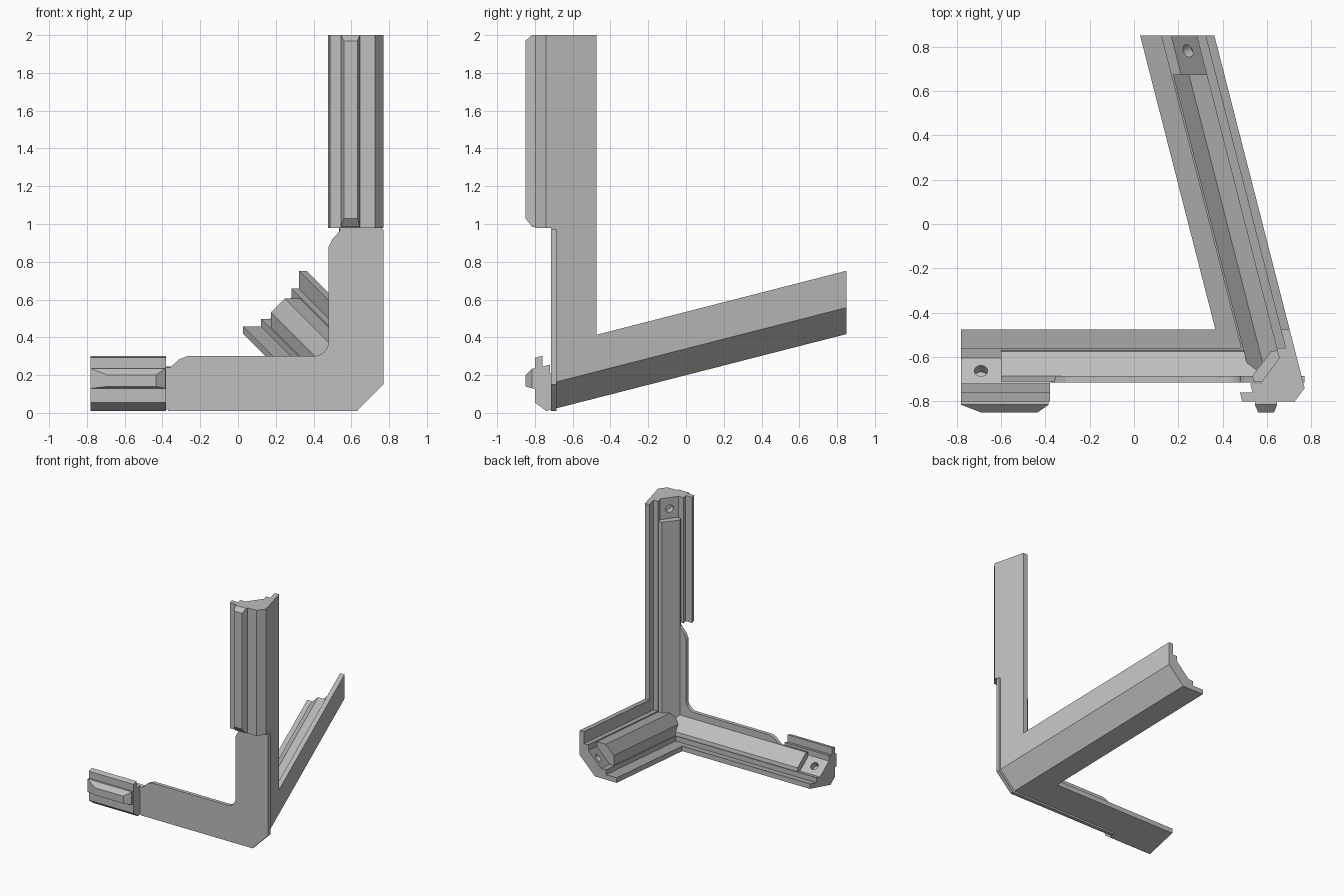
import bpy, bmesh, math
from mathutils import Vector

if "Cube" in bpy.data.objects:
    bpy.data.objects.remove(bpy.data.objects["Cube"], do_unlink=True)

grey = bpy.data.materials.new("plain_grey")
grey.use_nodes = True
grey.diffuse_color = (0.52, 0.52, 0.52, 1)
grey.node_tree.nodes["Principled BSDF"].inputs["Base Color"].default_value = (0.52, 0.52, 0.52, 1)

# Oblique frame: outer corner and the three arm directions
CORNER = Vector((0.785, -0.80, -0.005))
SIDE = Vector((-1, 0, 0))
UP = Vector((0, 0, 1))
BACK = Vector((-0.256, 1, 0.256))


def loft(name, start, end):
    """Solid between two matching rings of points."""
    bm = bmesh.new()
    a = [bm.verts.new(p) for p in start]
    b = [bm.verts.new(p) for p in end]
    bm.faces.new(a)
    bm.faces.new(b[::-1])
    for i in range(len(a)):
        j = (i + 1) % len(a)
        bm.faces.new((a[j], a[i], b[i], b[j]))
    bmesh.ops.recalc_face_normals(bm, faces=bm.faces)
    mesh = bpy.data.meshes.new(name)
    bm.to_mesh(mesh)
    bm.free()
    obj = bpy.data.objects.new(name, mesh)
    bpy.context.collection.objects.link(obj)
    mesh.materials.append(grey)
    return obj


def ring(profile, u, v, w, axis, plane):
    """Profile in the oblique frame, sliced flat at a plane, or skewed when plane is None."""
    points = []
    for a, b in profile:
        p = CORNER + u * a + v * b
        t = 0.15 if plane is None else (plane - p[axis]) / w[axis]
        points.append(p + w * t)
    return points


def bar(name, profile, frame, start, end):
    return loft(name, ring(profile, *frame, start), ring(profile, *frame, end))


def screw_hole(target, frame, plane):
    """Blind hole in the sloping inner face."""
    u, v, w, axis = frame
    mid = ring([(0.138, 0.138)], *frame, plane)[0]
    normal = (u + v).cross(w).cross(w)
    p, q = ring([(0.195, 0.08), (0.08, 0.195)], *frame, plane)
    normal = (q - p).cross(w).normalized()
    bpy.ops.mesh.primitive_cylinder_add(vertices=24, radius=0.03, depth=0.1, location=mid)
    cutter = bpy.context.object
    cutter.name = target.name + "_hole_cutter"
    cutter.rotation_mode = 'QUATERNION'
    cutter.rotation_quaternion = normal.to_track_quat('Z', 'Y')
    cutter.hide_render = True
    cutter.hide_viewport = True
    cutter.data.materials.append(grey)
    mod = target.modifiers.new("screw_hole", 'BOOLEAN')
    mod.operation = 'DIFFERENCE'
    mod.solver = 'EXACT'
    mod.object = cutter


def angle_profile(flange_a, flange_b, chamfer):
    """Stepped angle section with a sloping inner face."""
    return [(flange_a, 0), (flange_a, .04), (.24, .04), (.24, .08), (.195, .08),
            (.08, .195), (.08, .24), (.04, .24), (.04, flange_b), (0, flange_b),
            (0, chamfer), (chamfer, 0)]


# Back arm
back_frame = (SIDE, UP, BACK, 1)
back_arm = bar("back_arm", angle_profile(.335, .335, .14), back_frame, -0.715, 0.85)
screw_hole(back_arm, back_frame, 0.78)
bar("back_ridge", [(.232, .06), (.232, .16), (.16, .232), (.06, .232), (.06, .15), (.15, .06)],
    back_frame, -0.70, 0.675)

# Upright and side arms share the same sections
middle = [(0, .085), (.19, .085), (.08, .195), (.08, .24), (.04, .24), (.04, .325), (0, .325)]
ridge = [(.03, .09), (.222, .09), (.222, .115), (.11, .225), (.03, .238)]
arms = {
    "upright": ((SIDE, BACK, UP, 2), 0.98, 2.0, 1.83, 1.91),
    "side": ((UP, BACK, SIDE, 0), -0.38, -0.78, -0.6, -0.69),
}
for name, (frame, block, tip, ridge_end, hole) in arms.items():
    bar(name + "_arm", middle, frame, None, block)
    bar(name + "_ridge", ridge, frame, None, ridge_end)
    end = bar(name + "_end_block", angle_profile(.297, .325, .06), frame, block, tip)
    screw_hole(end, frame, hole)


def arc(cx, cz, r, a0, a1, n=8):
    return [(cx + r * math.cos(math.radians(a0 + (a1 - a0) * i / n)),
             cz + r * math.sin(math.radians(a0 + (a1 - a0) * i / n))) for i in range(n + 1)]


# Flat front web with a rounded inner corner
web = [(-.37, .01), (.63, .01), (.77, .15), (.77, .97), (.545, .97), (.50, .92), (.48, .88)]
web += arc(.40, .38, .08, 0, -90)
web += [(-.27, .30), (-.31, .285), (-.37, .23)]
loft("front_web", [(x, -.715, z) for x, z in web], [(x, -.685, z) for x, z in web])


def rect(x0, x1, z0, z1, y):
    return [(x0, y, z0), (x1, y, z0), (x1, y, z1), (x0, y, z1)]


# Raised keys on the front of both end blocks
for name, base, top in (
        ("upright_key", (.545, .645, .985, 2.0), (.56, .632, 1.03, 1.97)),
        ("side_key", (-.78, -.385, .13, .235), (-.69, -.435, .14, .2))):
    loft(name + "_base", rect(*base, -.79), rect(*base, -.815))
    loft(name + "_cap", rect(*base, -.815), rect(*top, -.85))
